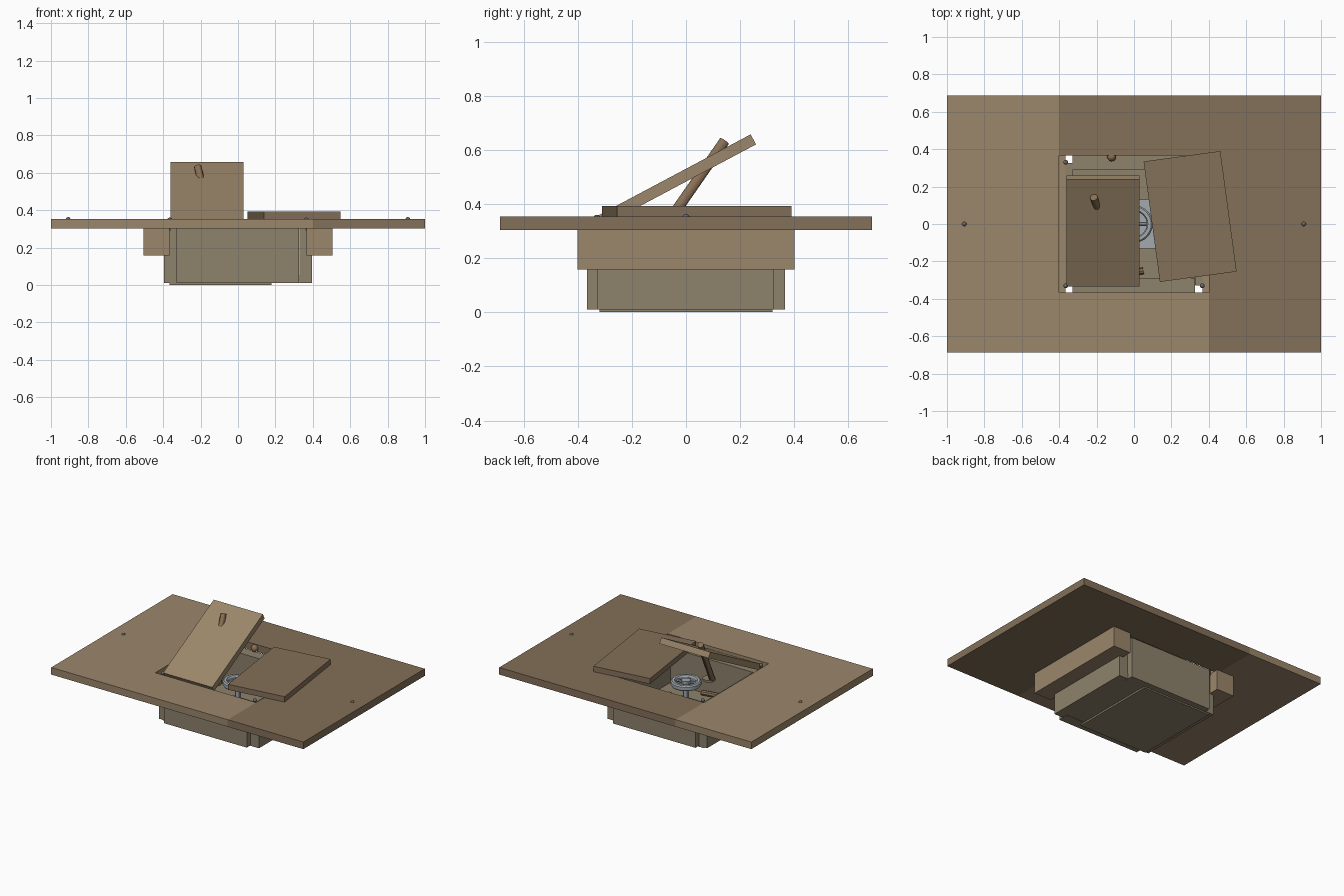
import bpy, bmesh, math
from mathutils import Vector, Matrix

if "Cube" in bpy.data.objects:
    bpy.data.objects.remove(bpy.data.objects["Cube"])

def material(name, rgb):
    m = bpy.data.materials.new(name)
    m.diffuse_color = (*rgb, 1)
    m.use_nodes = True
    m.node_tree.nodes["Principled BSDF"].inputs["Base Color"].default_value = m.diffuse_color
    return m

LIGHT = material("light_wood", (0.33, 0.24, 0.145))
DARK = material("dark_wood", (0.23, 0.16, 0.10))
BOX = material("box_wood", (0.27, 0.225, 0.15))
STICK = material("stick_wood", (0.25, 0.16, 0.09))
METAL = material("metal", (0.36, 0.40, 0.43))
NAIL = material("nail_iron", (0.14, 0.13, 0.12))

def finish(name, bm, mat, smooth=False):
    bmesh.ops.recalc_face_normals(bm, faces=bm.faces)
    me = bpy.data.meshes.new(name)
    bm.to_mesh(me)
    bm.free()
    me.materials.append(mat)
    ob = bpy.data.objects.new(name, me)
    bpy.context.collection.objects.link(ob)
    if smooth:
        bpy.context.view_layer.objects.active = ob
        ob.select_set(True)
        bpy.ops.object.shade_smooth_by_angle()
        ob.select_set(False)
    return ob

def box(name, lo, hi, mat):
    lo, hi = Vector(lo), Vector(hi)
    bm = bmesh.new()
    bmesh.ops.create_cube(bm, size=1, matrix=Matrix.Translation((lo + hi) / 2)
                          @ Matrix.Diagonal((*(hi - lo), 1)))
    return finish(name, bm, mat)

def rod(name, a, b, r, mat, n=12):
    a, b = Vector(a), Vector(b)
    d = b - a
    bm = bmesh.new()
    bmesh.ops.create_cone(bm, cap_ends=True, segments=n, radius1=r, radius2=r, depth=d.length,
                          matrix=Matrix.Translation((a + b) / 2) @ d.to_track_quat('Z', 'Y').to_matrix().to_4x4())
    return finish(name, bm, mat, True)

def ball(name, c, r, mat):
    bm = bmesh.new()
    bmesh.ops.create_uvsphere(bm, u_segments=12, v_segments=8, radius=r, matrix=Matrix.Translation(c))
    return finish(name, bm, mat, True)

def lathe(name, profile, c, mat, n=32):
    # closed (radius, height) profile spun around z
    bm = bmesh.new()
    rings = [[bm.verts.new((c[0] + r * math.cos(2 * math.pi * i / n),
                            c[1] + r * math.sin(2 * math.pi * i / n), c[2] + z))
              for i in range(n)] for r, z in profile]
    for k, ring in enumerate(rings):
        nxt = rings[(k + 1) % len(rings)]
        for i in range(n):
            j = (i + 1) % n
            bm.faces.new((ring[i], ring[j], nxt[j], nxt[i]))
    return finish(name, bm, mat, True)

# floor: two L-shaped slabs around the hatch opening
L = [(-1, -.688), (.4, -.688), (.4, -.366), (-.4, -.366), (-.4, .688), (-1, .688)]
for s, name, mat in ((1, "floor_left", LIGHT), (-1, "floor_right", DARK)):
    bm = bmesh.new()
    f = bm.faces.new([bm.verts.new((s * x, s * y, .303)) for x, y in L])
    ex = bmesh.ops.extrude_face_region(bm, geom=[f])
    bmesh.ops.translate(bm, vec=(0, 0, .051), verts=[v for v in ex["geom"] if isinstance(v, bmesh.types.BMVert)])
    finish(name, bm, mat)

# joists and box walls
for s, side in ((-1, "left"), (1, "right")):
    x0, x1 = sorted((s * .367, s * .505))
    box("joist_" + side, (x0, -.4, .157), (x1, .4, .303), LIGHT)
    x0, x1 = sorted((s * .33, s * .396))
    box("wall_" + side, (x0, -.328, .01), (x1, .326, .302), BOX)
for s, side in ((-1, "front"), (1, "back")):
    y0, y1 = sorted((s * .288, s * .365))
    box("wall_" + side, (-.33, y0, .01), (.325, y1, .302), BOX)
box("box_floor", (-.365, -.325, .012), (.365, .325, .05), BOX)
box("base_sheet", (-.365, -.32, 0), (.18, .32, .013), BOX)

# hatch lids: one propped open, one lying aside
lid = box("open_lid", (-.195, 0, -.042), (.195, .65, 0), LIGHT)
lid.location = (-.165, -.335, .352)
lid.rotation_euler = (math.radians(28), 0, 0)
lid = box("loose_lid", (-.207, -.325, 0), (.207, .325, .039), DARK)
lid.location = (.3, .04, .354)
lid.rotation_euler = (0, 0, math.radians(7.7))

# prop stick with foot, and spare peg
rod("prop_stick", (-.13, -.11, .27), (-.215, .142, .632), .02, STICK)
rod("prop_foot", (-.105, -.11, .255), (-.105, -.11, .27), .042, BOX, 20)
rod("spare_peg", (.05, -.25, .07), (-.1, -.275, .07), .018, STICK, 8)

# hand wheel on its plate
box("wheel_plate", (-.13, -.13, .05), (.13, .13, .075), METAL)
rod("wheel_stem", (0, 0, .07), (0, 0, .255), .018, METAL)
lathe("wheel_rim", [(.072, -.018), (.094, -.018), (.1, -.008), (.1, .012), (.092, .02), (.074, .02), (.068, .01), (.068, -.01)], (0, 0, .25), METAL)
rod("wheel_hub", (0, 0, .235), (0, 0, .27), .03, METAL, 20)
for i in range(5):
    a = 2 * math.pi * i / 5
    rod("wheel_spoke", (0, 0, .25), (.075 * math.cos(a), .075 * math.sin(a), .25), .01, METAL, 8)

# nails and finger knob
for x in (-.365, .365):
    for y in (-.33, .33):
        rod("corner_nail", (x, y, .29), (x, y, .35), .008, NAIL, 8)
        ball("corner_nail_head", (x, y, .347), .013, NAIL)
for x in (-.908, .908):
    ball("floor_nail", (x, 0, .35), .013, NAIL)
ball("wall_knob", (-.12, .36, .327), .025, STICK)
